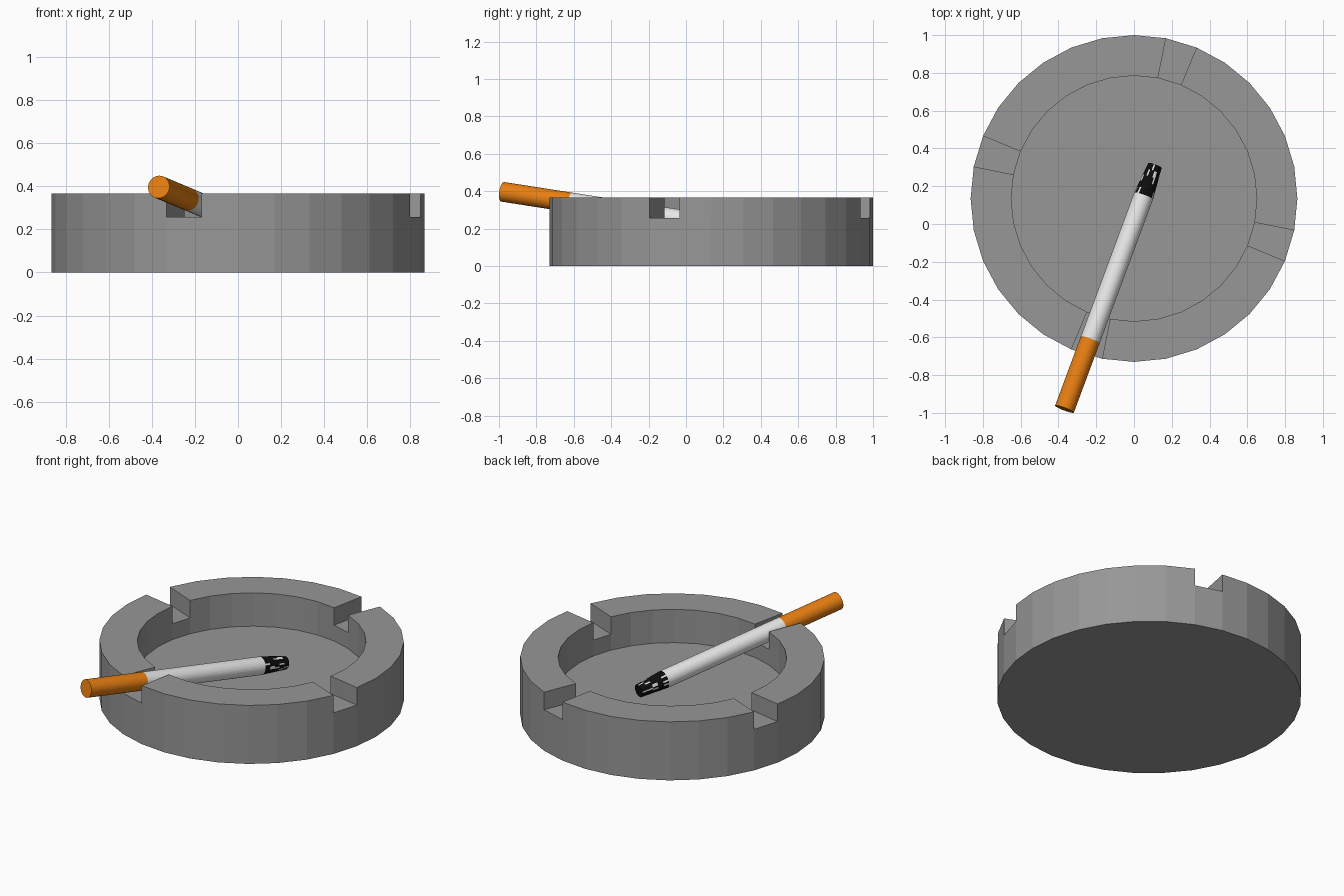
import bpy, bmesh, math, random
from mathutils import Vector

if "Cube" in bpy.data.objects:
    bpy.data.objects.remove(bpy.data.objects["Cube"])

random.seed(4)
SIDES = 32


def material(name, rgb):
    m = bpy.data.materials.new(name)
    m.diffuse_color = (*rgb, 1)
    m.use_nodes = True
    m.node_tree.nodes["Principled BSDF"].inputs["Base Color"].default_value = m.diffuse_color
    return m


grey = material("grey_stone", (0.31, 0.31, 0.31))
orange = material("orange_filter", (0.8, 0.21, 0.006))
white = material("white_paper", (0.8, 0.8, 0.8))
black = material("black_char", (0.004, 0.004, 0.004))


def finish(bm, name, mats):
    bmesh.ops.recalc_face_normals(bm, faces=bm.faces)
    me = bpy.data.meshes.new(name)
    bm.to_mesh(me)
    bm.free()
    for m in mats:
        me.materials.append(m)
    ob = bpy.data.objects.new(name, me)
    bpy.context.collection.objects.link(ob)
    return ob


def loft(bm, rings):
    """Skin a list of vertex rings; returns one list of quads per band."""
    bands = []
    for a, b in zip(rings, rings[1:]):
        n = len(a)
        bands.append([bm.faces.new((a[i], a[(i + 1) % n], b[(i + 1) % n], b[i]))
                      for i in range(n)])
    return bands


# Ashtray bowl up to notch level, then the rim raised everywhere but the notches
NOTCH_Z, TOP_Z = 0.257, 0.367
bm = bmesh.new()
rings = []
for r, z in [(0.865, 0), (0.865, NOTCH_Z), (0.65, NOTCH_Z), (0.65, 0.158)]:
    rings.append([bm.verts.new((r * math.cos(2 * math.pi * i / SIDES),
                                0.135 + r * math.sin(2 * math.pi * i / SIDES), z))
                  for i in range(SIDES)])
rim = loft(bm, rings)[1]
bm.faces.new(rings[0])
bm.faces.new(rings[-1])
raised = [f for i, f in enumerate(rim) if i % 8 != 6]
geom = bmesh.ops.extrude_face_region(bm, geom=raised)["geom"]
bmesh.ops.translate(bm, vec=(0, 0, TOP_Z - NOTCH_Z),
                    verts=[v for v in geom if isinstance(v, bmesh.types.BMVert)])
# remove the hidden faces left under the raised rim, if any
bmesh.ops.delete(bm, geom=[f for f in raised if f.is_valid], context='FACES')
finish(bm, "ashtray_bowl", [grey])

# Cigarette axis, from the filter end down to the burnt tip on the floor
START = Vector((-0.368, -0.98, 0.397))
AXIS = Vector((0.111, 0.31, 0.196)) - START
LENGTH = AXIS.length
ROT = AXIS.to_track_quat('Z', 'Y')


def rod(name, stations, mats):
    """Round rod along the cigarette axis from (distance, radius) stations."""
    bm = bmesh.new()
    rings = [[bm.verts.new((r * math.cos(2 * math.pi * i / SIDES),
                            r * math.sin(2 * math.pi * i / SIDES), d))
              for i in range(SIDES)] for d, r in stations]
    bands = loft(bm, rings)
    bm.faces.new(rings[0])
    bm.faces.new(rings[-1])
    # scattered pale flecks on the burnt part
    if len(mats) > 1:
        for f in sum(bands, []):
            f.material_index = int(random.random() < 0.14)
    ob = finish(bm, name, mats)
    ob.location = START
    ob.rotation_mode = 'QUATERNION'
    ob.rotation_quaternion = ROT
    return ob


R = 0.053
BURN = LENGTH - 0.175
rod("cigarette_filter", [(0, R), (0.395, R)], [orange])
rod("cigarette_paper", [(0.395, R), (BURN, R)], [white])
rod("burnt_tip", [(BURN + 0.175 * k / 5, R - 0.015 * k / 5) for k in range(6)],
    [black, white])
